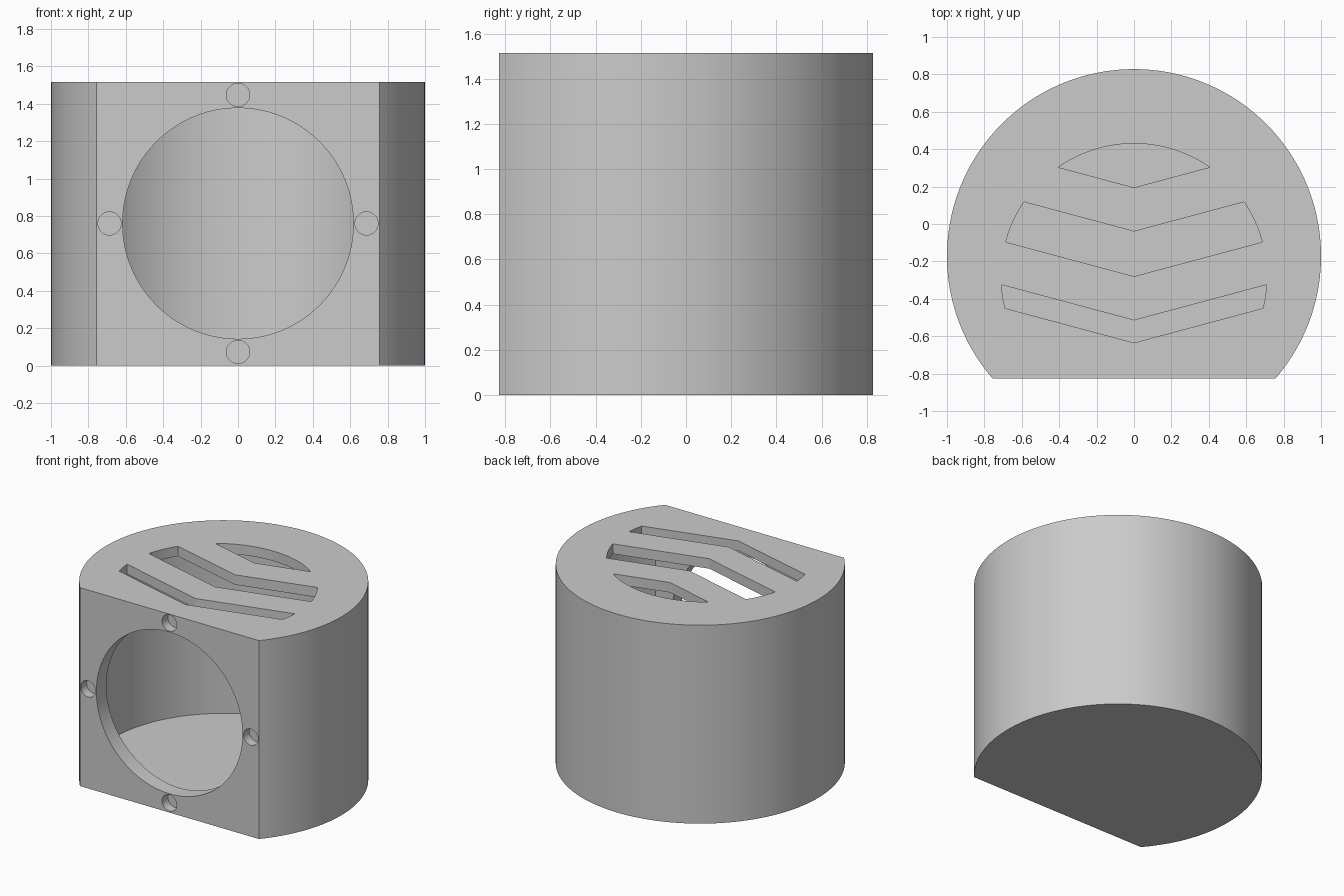
import bpy, bmesh, math
from mathutils import Matrix, Vector

cube = bpy.data.objects.get("Cube")
if cube:
    bpy.data.objects.remove(cube, do_unlink=True)

HEIGHT, FRONT, AXIS_Y = 1.515, -0.827, -0.172
SHELL, FRONT_WALL = 0.076, 0.12

grey = bpy.data.materials.new("light grey")
grey.use_nodes = True
grey.diffuse_color = (0.6, 0.6, 0.6, 1)
grey.node_tree.nodes["Principled BSDF"].inputs["Base Color"].default_value = (0.6, 0.6, 0.6, 1)


def arc(radius, cy, start, end, steps):
    """Points on a circle centred on x = 0."""
    angles = [start + (end - start) * i / steps for i in range(steps + 1)]
    return [(radius * math.cos(a), cy + radius * math.sin(a)) for a in angles]


def prism(name, profile, low, high):
    """Extrude an anticlockwise xy profile between two heights."""
    bm = bmesh.new()
    face = bm.faces.new([bm.verts.new((x, y, low)) for x, y in profile])
    top = bmesh.ops.extrude_face_region(bm, geom=[face])["geom"]
    bmesh.ops.translate(bm, vec=(0, 0, high - low),
                        verts=[v for v in top if isinstance(v, bmesh.types.BMVert)])
    bmesh.ops.recalc_face_normals(bm, faces=bm.faces)
    mesh = bpy.data.meshes.new(name)
    bm.to_mesh(mesh)
    bm.free()
    obj = bpy.data.objects.new(name, mesh)
    bpy.context.collection.objects.link(obj)
    mesh.materials.append(grey)
    return obj


def d_profile(radius, flat_y):
    """Circle cut off by a straight front edge."""
    a = math.asin((flat_y - AXIS_Y) / radius)
    return arc(radius, AXIS_Y, a, math.pi - a, 144)


def slot_profile(lower, upper):
    """Chevron band whose ends follow the vent circle."""
    radius, cy, slope = 0.71, -0.28, math.tan(math.radians(15))

    def end_angle(apex):
        d = apex - cy
        q = 1 + slope * slope
        x = (-slope * d + math.sqrt(slope * slope * d * d - q * (d * d - radius * radius))) / q
        return math.atan2(d + slope * x, x)

    a = end_angle(lower)
    if upper is None:
        return [(0, lower)] + arc(radius, cy, a, math.pi - a, 40)
    b = end_angle(upper)
    return ([(0, lower)] + arc(radius, cy, a, b, 10) + [(0, upper)]
            + arc(radius, cy, math.pi - b, math.pi - a, 10))


def front_bore(name, x, z, radius, depth, steps):
    """Round cutter driven into the flat front."""
    circle = arc(radius, 0, 0, math.tau, steps)[:-1]
    obj = prism(name, circle, -depth, 0.1)
    obj.data.transform(Matrix.Translation(Vector((x, FRONT, z))) @ Matrix.Rotation(math.pi / 2, 4, "X"))
    return obj


# Solid body with a flat front
body = prism("housing", d_profile(1, FRONT), 0, HEIGHT)

# Hollow interior
cutters = [prism("cavity_cutter", d_profile(1 - SHELL, FRONT + FRONT_WALL), SHELL, HEIGHT - SHELL)]

# Large front opening and four blind screw holes around it
MID = 0.76
cutters.append(front_bore("opening_cutter", 0, MID, 0.617, 0.25, 96))
for i in range(4):
    a = i * math.pi / 2
    cutters.append(front_bore("screw_hole_cutter", 0.687 * math.cos(a),
                              MID + 0.687 * math.sin(a), 0.062, 0.07, 32))

# Chevron vents through the roof
for lower, upper in ((0.195, None), (-0.28, -0.04), (-0.635, -0.515)):
    cutters.append(prism("vent_cutter", slot_profile(lower, upper), HEIGHT - 0.2, HEIGHT + 0.1))

bpy.ops.object.select_all(action="DESELECT")
bpy.context.view_layer.objects.active = body
body.select_set(True)
for cutter in cutters:
    cutter.hide_render = True
    cut = body.modifiers.new("cut", "BOOLEAN")
    cut.operation, cut.solver, cut.object = "DIFFERENCE", "EXACT", cutter
    bpy.ops.object.modifier_apply(modifier=cut.name)
    bpy.data.objects.remove(cutter, do_unlink=True)

bpy.ops.object.shade_smooth_by_angle(angle=math.radians(30))
